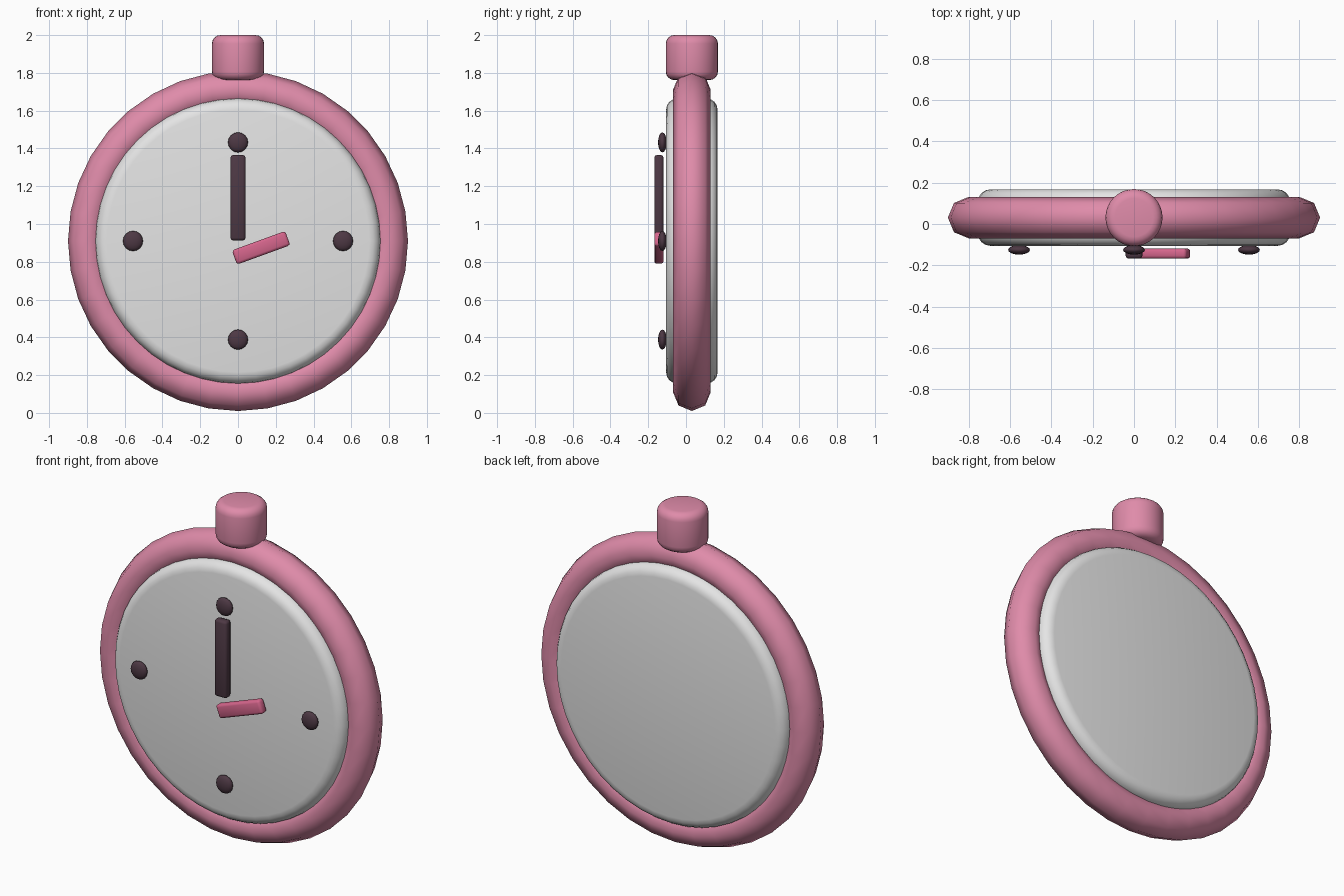
import bpy, bmesh, math
from mathutils import Matrix, Vector

if "Cube" in bpy.data.objects:
    bpy.data.objects.remove(bpy.data.objects["Cube"])


def material(name, rgb):
    m = bpy.data.materials.new(name)
    m.diffuse_color = (*rgb, 1)
    m.use_nodes = True
    m.node_tree.nodes["Principled BSDF"].inputs["Base Color"].default_value = m.diffuse_color
    return m


PINK = material("pink_case", (0.74, 0.26, 0.40))
WHITE = material("pale_dial", (0.78, 0.78, 0.78))
DARK = material("dark_plum", (0.075, 0.04, 0.058))
ROSE = material("deep_rose", (0.66, 0.13, 0.26))

CZ, CY = 0.91, 0.031          # centre of the case
UPRIGHT = Matrix.Rotation(math.radians(90), 4, 'X')


def finish(bm, name, mat, angle=40):
    bmesh.ops.recalc_face_normals(bm, faces=bm.faces)
    me = bpy.data.meshes.new(name)
    bm.to_mesh(me)
    bm.free()
    me.materials.append(mat)
    me.shade_smooth()
    me.set_sharp_from_angle(angle=math.radians(angle))
    ob = bpy.data.objects.new(name, me)
    bpy.context.collection.objects.link(ob)
    return ob


def rounded_cylinder(name, mat, radius, depth, bevel, segs, loc, rot=Matrix()):
    bm = bmesh.new()
    bmesh.ops.create_cone(bm, cap_ends=True, segments=segs, radius1=radius,
                          radius2=radius, depth=depth)
    rim = [e for e in bm.edges if any(len(f.verts) > 4 for f in e.link_faces)]
    bmesh.ops.bevel(bm, geom=rim, offset=bevel, segments=4, profile=0.5, affect='EDGES')
    bm.transform(Matrix.Translation(loc) @ rot)
    return finish(bm, name, mat)


def hand(name, mat, length, width, centre, degrees):
    # rounded bar lying along x, turned in the dial plane
    bm = bmesh.new()
    bmesh.ops.create_cube(bm, size=1)
    bm.transform(Matrix.Diagonal((length, 0.049, width, 1)))
    bmesh.ops.bevel(bm, geom=bm.edges[:], offset=0.014, segments=2, profile=0.5,
                    affect='EDGES')
    bm.transform(Matrix.Translation(centre)
                 @ Matrix.Rotation(math.radians(-degrees), 4, 'Y'))
    return finish(bm, name, mat, 50)


def ring(name, mat, major, minor, n, m):
    bm = bmesh.new()
    loops = []
    for i in range(n):
        a = math.tau * i / n
        loop = []
        for j in range(m):
            b = math.tau * j / m
            r = major + minor * math.cos(b)
            loop.append(bm.verts.new((r * math.cos(a), CY + minor * math.sin(b),
                                      CZ + r * math.sin(a))))
        loops.append(loop)
    for i in range(n):
        p, q = loops[i], loops[(i + 1) % n]
        for j in range(m):
            k = (j + 1) % m
            bm.faces.new((p[j], q[j], q[k], p[k]))
    return finish(bm, name, mat, 60)


# case, dial and winding crown
ring("case_ring", PINK, 0.80, 0.10, 36, 8)
rounded_cylinder("dial_body", WHITE, 0.755, 0.273, 0.06, 48, Vector((0, CY, CZ)), UPRIGHT)
rounded_cylinder("crown", PINK, 0.138, 0.238, 0.045, 32, Vector((0, CY, 1.881)))

# hour dots
for label, x, z in (("top", 0, 0.522), ("right", 0.556, 0),
                    ("bottom", 0, -0.522), ("left", -0.556, 0)):
    bm = bmesh.new()
    bmesh.ops.create_uvsphere(bm, u_segments=16, v_segments=8, radius=1)
    bm.transform(Matrix.Translation((x, -0.125, CZ + z))
                 @ Matrix.Diagonal((0.053, 0.023, 0.053, 1)))
    finish(bm, "dot_" + label, DARK, 80)

# hands
hand("minute_hand", DARK, 0.452, 0.08, (0, -0.1435, 1.139), 90)
hand("hour_hand", ROSE, 0.30, 0.08, (0.122, -0.1435, 0.874), 20)
